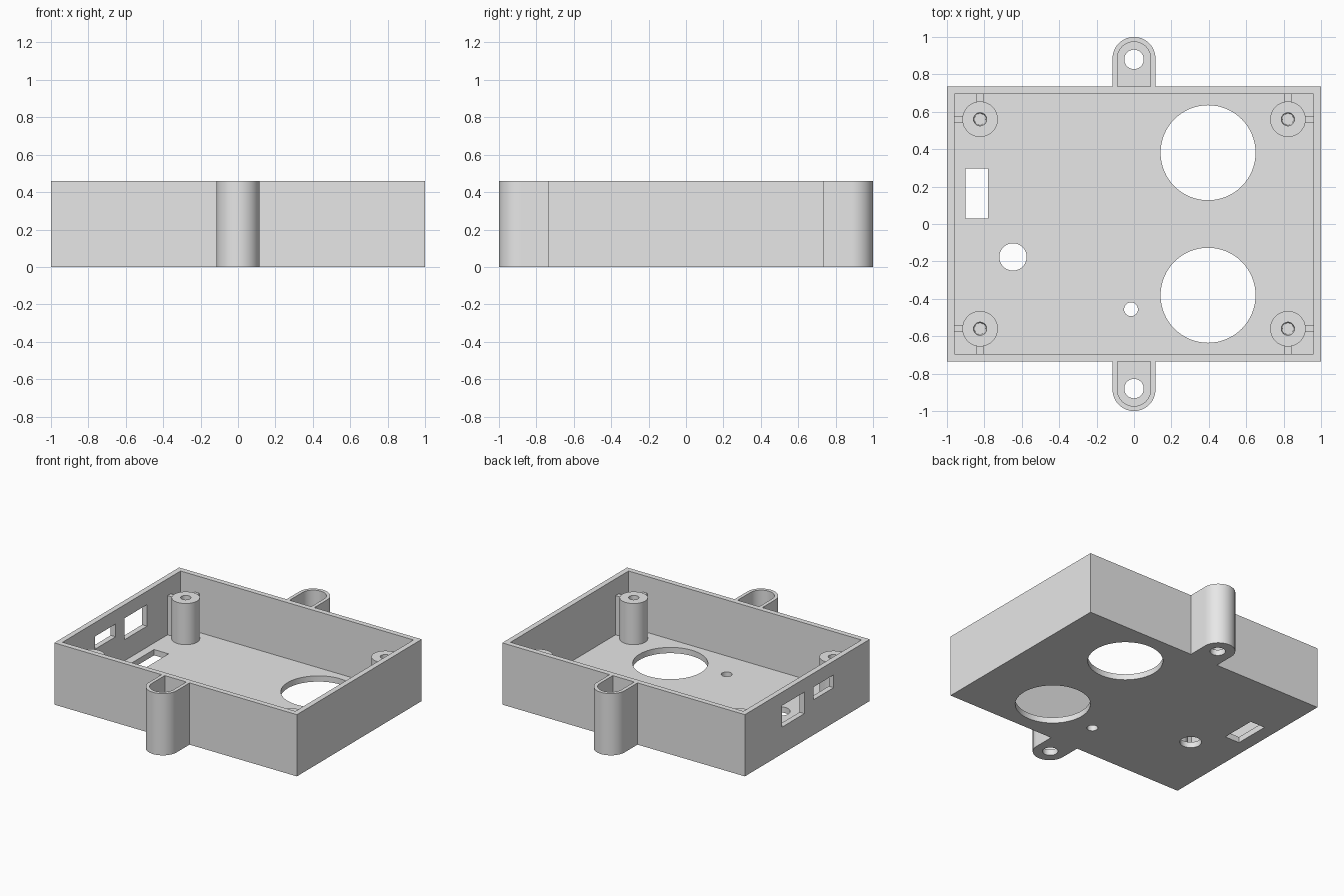
import bpy, bmesh
from math import pi, cos, sin
from mathutils import Vector

if "Cube" in bpy.data.objects:
    bpy.data.objects.remove(bpy.data.objects["Cube"], do_unlink=True)

HEIGHT, FLOOR, WALL = 0.46, 0.043, 0.04
HALF_X, HALF_Y = 1.0, 0.735
LUG_R, LUG_Y = 0.115, 0.885
POST_X, POST_Y, POST_R, POST_TOP = 0.823, 0.56, 0.095, 0.35

grey = bpy.data.materials.new("plain grey")
grey.use_nodes = True
grey.diffuse_color = (0.8, 0.8, 0.8, 1)
grey.node_tree.nodes["Principled BSDF"].inputs["Base Color"].default_value = (0.8, 0.8, 0.8, 1)


def finish(name, bm):
    bmesh.ops.recalc_face_normals(bm, faces=bm.faces)
    mesh = bpy.data.meshes.new(name)
    bm.to_mesh(mesh)
    bm.free()
    obj = bpy.data.objects.new(name, mesh)
    bpy.context.collection.objects.link(obj)
    mesh.materials.append(grey)
    return obj


def prism(name, outline, z0, z1):
    bm = bmesh.new()
    face = bm.faces.new([bm.verts.new((x, y, z0)) for x, y in outline])
    ext = bmesh.ops.extrude_face_region(bm, geom=[face])
    top = [v for v in ext["geom"] if isinstance(v, bmesh.types.BMVert)]
    bmesh.ops.translate(bm, verts=top, vec=(0, 0, z1 - z0))
    return finish(name, bm)


def rect(x0, x1, y0, y1):
    return [(x0, y0), (x1, y0), (x1, y1), (x0, y1)]


def arc(x, y, r, start, end, steps):
    angles = [start + (end - start) * i / steps for i in range(steps + 1)]
    return [(x + r * cos(a), y + r * sin(a)) for a in angles]


def circle(x, y, r):
    return arc(x, y, r, 0, 2 * pi, 64)[:-1]


def lug(r, root):
    # U-shaped outline, open towards the box on the back side
    return [(r, root)] + arc(0, LUG_Y, r, 0, pi, 32) + [(-r, root)]


def turned(points):
    return [(-x, -y) for x, y in points]


def smooth(obj):
    bpy.ops.object.select_all(action="DESELECT")
    obj.select_set(True)
    bpy.context.view_layer.objects.active = obj
    bpy.ops.object.shade_smooth_by_angle(angle=0.6)


# Outer block, including both mounting lugs
back = [(HALF_X, -HALF_Y), (HALF_X, HALF_Y)] + lug(LUG_R, HALF_Y)
front = [(-HALF_X, HALF_Y), (-HALF_X, -HALF_Y)] + turned(lug(LUG_R, HALF_Y))
enclosure = prism("enclosure", back + front, 0, HEIGHT)

# Main cavity and lug pockets
inner = rect(WALL - HALF_X, HALF_X - WALL, WALL - HALF_Y, HALF_Y - WALL)
pocket = lug(0.089, HALF_Y)
cuts = [(inner, FLOOR, 1), (pocket, FLOOR, 1), (turned(pocket), FLOOR, 1)]

# Openings through the floor and lug screw holes
for x, y, r in [(0.396, 0.381, 0.254), (0.396, -0.381, 0.254),
                (-0.647, -0.176, 0.073), (-0.016, -0.456, 0.037),
                (0, 0.88, 0.052), (0, -0.88, 0.052)]:
    cuts.append((circle(x, y, r), -0.1, 0.2))
cuts.append((rect(-0.9, -0.78, 0.03, 0.297), -0.1, 0.15))

# Connector windows in the side wall
cuts.append((rect(-1.1, -0.93, 0.035, 0.3), 0.2, 0.36))
cuts.append((rect(-1.1, -0.93, -0.31, -0.07), 0.262, 0.357))

for outline, z0, z1 in cuts:
    cutter = prism("cutter", outline, z0, z1)
    cutter.hide_render = True
    mod = enclosure.modifiers.new("cut", "BOOLEAN")
    mod.operation, mod.solver, mod.object = "DIFFERENCE", "EXACT", cutter
    bpy.context.view_layer.objects.active = enclosure
    bpy.ops.object.modifier_apply(modifier=mod.name)
    bpy.data.objects.remove(cutter, do_unlink=True)
smooth(enclosure)


# Screw post: lathed profile with a blind, slightly tapered bore
def post(name, x, y):
    base = FLOOR - 0.005
    profile = [(0, base), (POST_R, base), (POST_R, POST_TOP),
               (0.035, POST_TOP), (0.03, 0.06), (0, 0.06)]
    bm = bmesh.new()
    verts = [bm.verts.new((r, 0, z)) for r, z in profile]
    edges = [bm.edges.new(pair) for pair in zip(verts, verts[1:])]
    bmesh.ops.spin(bm, geom=verts + edges, cent=(0, 0, 0), axis=(0, 0, 1),
                   angle=2 * pi, steps=48)
    bmesh.ops.remove_doubles(bm, verts=bm.verts, dist=0.0001)
    bmesh.ops.translate(bm, verts=bm.verts, vec=Vector((x, y, 0)))
    smooth(finish(name, bm))


# Posts in the four corners, each braced to both walls
for sx, side in ((-1, "right"), (1, "left")):
    for sy, end in ((-1, "front"), (1, "back")):
        x, y, h = sx * POST_X, sy * POST_Y, 0.018
        post(f"{end}_{side}_post", x, y)
        xs = sorted((x + sx * 0.085, sx * (HALF_X - WALL + 0.005)))
        ys = sorted((y + sy * 0.085, sy * (HALF_Y - WALL + 0.005)))
        prism(f"{end}_{side}_side_rib", rect(*xs, y - h, y + h), FLOOR - 0.005, 0.335)
        prism(f"{end}_{side}_end_rib", rect(x - h, x + h, *ys), FLOOR - 0.005, 0.335)
